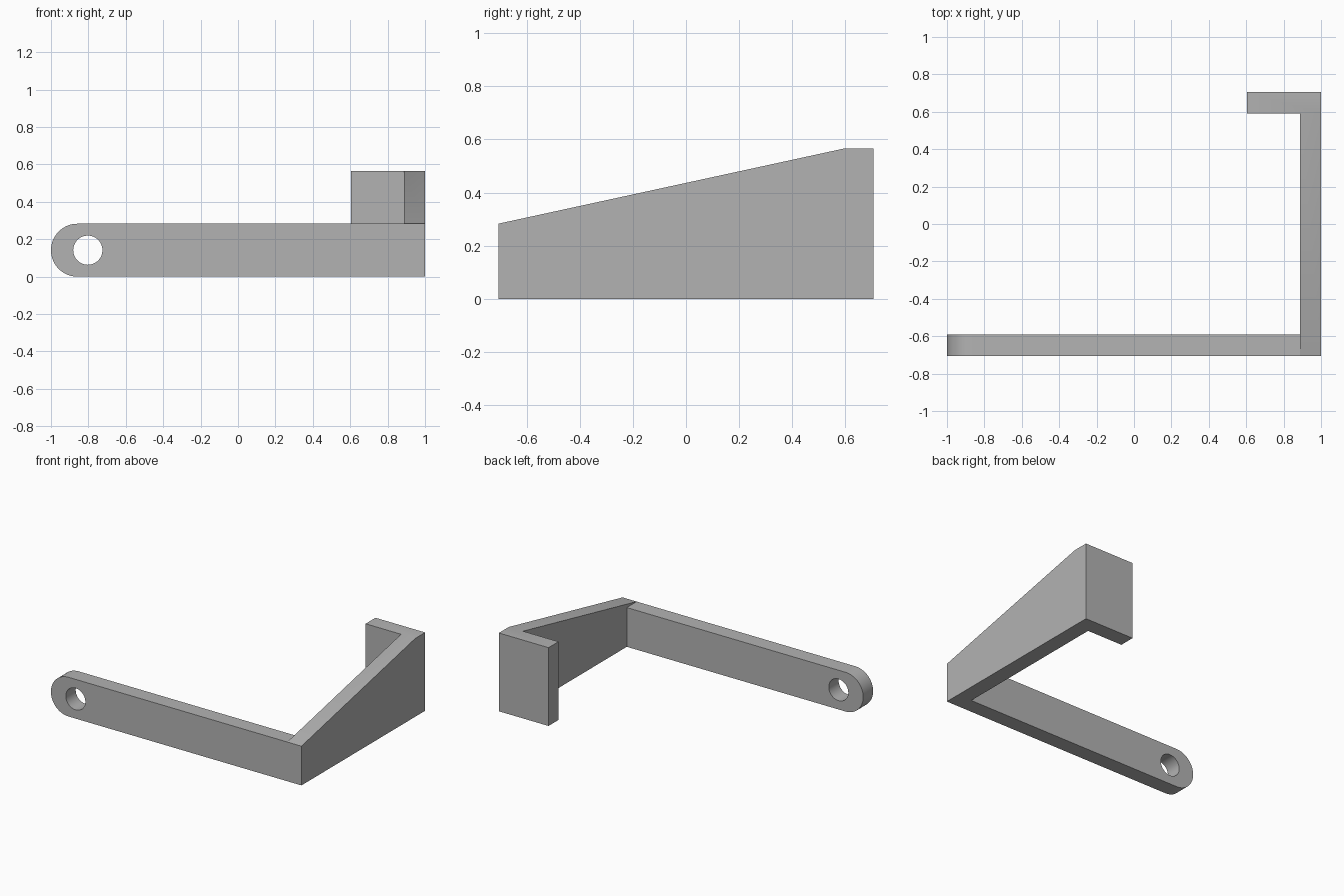
import bpy, bmesh
from math import pi, sin, cos, radians
from mathutils import Vector

cube = bpy.data.objects.get("Cube")
if cube:
    bpy.data.objects.remove(cube, do_unlink=True)

grey = bpy.data.materials.new("plain grey")
grey.use_nodes = True
grey.diffuse_color = (0.45, 0.45, 0.45, 1)
grey.node_tree.nodes["Principled BSDF"].inputs["Base Color"].default_value = grey.diffuse_color

FRONT, BACK, RIGHT = -0.705, 0.705, 1.0
THICK = 0.113
ARM_H, TALL = 0.283, 0.565
END_R = ARM_H / 2


def prism(name, points, direction):
    """Extrude a closed outline along a direction into a solid."""
    bm = bmesh.new()
    face = bm.faces.new([bm.verts.new(p) for p in points])
    moved = bmesh.ops.extrude_face_region(bm, geom=[face])["geom"]
    bmesh.ops.translate(bm, vec=Vector(direction),
                        verts=[v for v in moved if isinstance(v, bmesh.types.BMVert)])
    bmesh.ops.recalc_face_normals(bm, faces=bm.faces)
    mesh = bpy.data.meshes.new(name)
    bm.to_mesh(mesh)
    bm.free()
    mesh.materials.append(grey)
    obj = bpy.data.objects.new(name, mesh)
    bpy.context.collection.objects.link(obj)
    return obj


def combine(target, other, operation):
    """Apply a boolean and discard the helper solid."""
    mod = target.modifiers.new(operation, "BOOLEAN")
    mod.operation, mod.solver, mod.object = operation, "EXACT", other
    bpy.context.view_layer.objects.active = target
    bpy.ops.object.modifier_apply(modifier=mod.name)
    bpy.data.objects.remove(other, do_unlink=True)


def arc(cx, cz, r, start, end, steps, y):
    angles = [start + (end - start) * i / steps for i in range(steps + 1)]
    return [(cx + r * cos(a), y, cz + r * sin(a)) for a in angles]


# Sloping side wall
inner = RIGHT - THICK
profile = [(FRONT, 0), (BACK, 0), (BACK, TALL), (BACK - THICK, TALL), (FRONT, ARM_H)]
bracket = prism("bracket", [(inner, y, z) for y, z in profile], (THICK, 0, 0))

# Long front arm with a rounded end
arm_outline = [(RIGHT, FRONT, 0), (RIGHT, FRONT, ARM_H)]
arm_outline += arc(-1 + END_R, END_R, END_R, pi / 2, 3 * pi / 2, 32, FRONT)
combine(bracket, prism("arm", arm_outline, (0, THICK, 0)), "UNION")

# Short rear tab
tab_outline = [(x, BACK - THICK, z) for x, z in
               [(0.604, 0), (RIGHT, 0), (RIGHT, TALL), (0.604, TALL)]]
combine(bracket, prism("tab", tab_outline, (0, THICK, 0)), "UNION")

# Pivot hole through the arm
hole = arc(-0.803, END_R, 0.078, 0, 2 * pi, 48, FRONT - 0.1)[:-1]
combine(bracket, prism("hole_cutter", hole, (0, THICK + 0.2, 0)), "DIFFERENCE")

# Merge coplanar faces, then shade
bm = bmesh.new()
bm.from_mesh(bracket.data)
bmesh.ops.remove_doubles(bm, verts=bm.verts, dist=0.0001)
bmesh.ops.dissolve_limit(bm, angle_limit=radians(0.5), verts=bm.verts, edges=bm.edges)
bm.to_mesh(bracket.data)
bm.free()
bpy.ops.object.select_all(action="DESELECT")
bracket.select_set(True)
bpy.context.view_layer.objects.active = bracket
bpy.ops.object.shade_smooth_by_angle(angle=radians(30))
